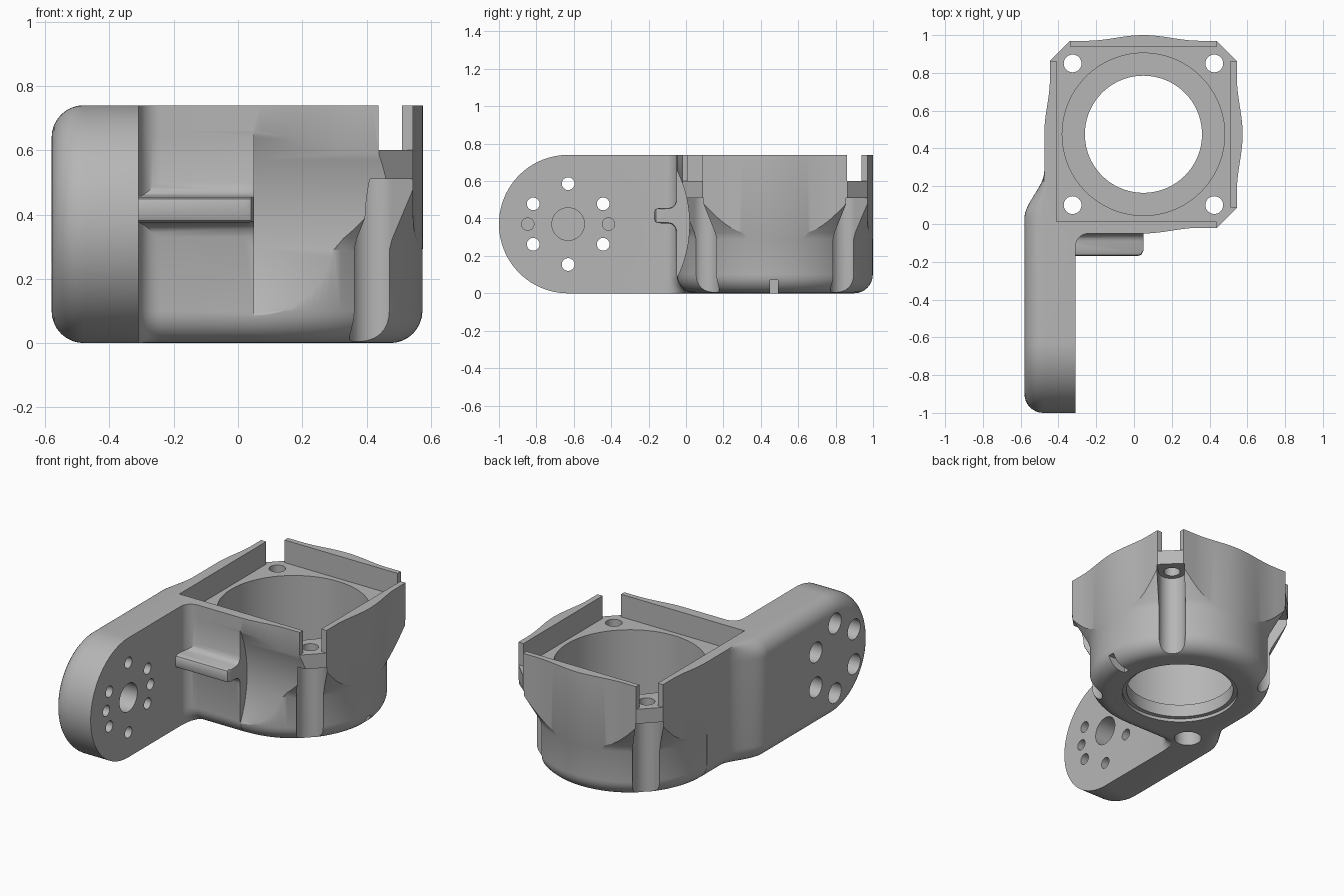
import bpy, bmesh
from math import sin, cos, pi, sqrt
from mathutils import Vector

if "Cube" in bpy.data.objects:
    bpy.data.objects.remove(bpy.data.objects["Cube"])

CX, CY = 0.05, 0.475          # housing axis
PY, PZ = -0.63, 0.37          # arm pivot
H, F = 0.74, 0.1              # height and main fillet radius

grey = bpy.data.materials.new("satin_grey")
grey.use_nodes = True
grey.diffuse_color = (0.47, 0.47, 0.47, 1)
grey.node_tree.nodes["Principled BSDF"].inputs["Base Color"].default_value = (0.47, 0.47, 0.47, 1)


def loft(name, rings):
    """Closed solid through rings of equal point count."""
    bm = bmesh.new()
    rows = [[bm.verts.new(p) for p in ring] for ring in rings]
    n = len(rows[0])
    for a, b in zip(rows, rows[1:]):
        for i in range(n):
            j = (i + 1) % n
            bm.faces.new((a[i], a[j], b[j], b[i]))
    bm.faces.new(rows[0][::-1])
    bm.faces.new(rows[-1])
    bmesh.ops.recalc_face_normals(bm, faces=bm.faces)
    mesh = bpy.data.meshes.new(name)
    bm.to_mesh(mesh)
    bm.free()
    mesh.materials.append(grey)
    ob = bpy.data.objects.new(name, mesh)
    bpy.context.collection.objects.link(ob)
    return ob


def prism(name, plan, z0, z1):
    return loft(name, [[(x, y, z) for x, y in plan] for z in (z0, z1)])


def box(name, x0, x1, y0, y1, z0, z1):
    return prism(name, [(x0, y0), (x1, y0), (x1, y1), (x0, y1)], z0, z1)


def lathe_z(name, profile, x, y, n=96):
    return loft(name, [[(x + r * cos(2 * pi * i / n), y + r * sin(2 * pi * i / n), z)
                        for i in range(n)] for r, z in profile])


def lathe_x(name, profile, y, z, n=96):
    return loft(name, [[(x, y + r * cos(2 * pi * i / n), z + r * sin(2 * pi * i / n))
                        for i in range(n)] for r, x in profile])


def combine(target, other, op):
    mod = target.modifiers.new("bool", 'BOOLEAN')
    mod.object, mod.operation, mod.solver = other, op, 'EXACT'
    bpy.context.view_layer.objects.active = target
    bpy.ops.object.modifier_apply(modifier=mod.name)
    bpy.data.objects.remove(other)


def inset(u):
    """Fillet inset at distance u from an edge."""
    return F - sqrt(F * F - (F - u) ** 2) if u < F else 0.0


# Housing: square with bulged sides and clipped corners
plan = []
for k in range(4):
    c, s = cos(k * pi / 2), sin(k * pi / 2)
    for i in range(41):
        t = -0.388 + 0.776 * i / 40
        h = 0.495 + (0.015 * (1 + cos(pi * t / 0.3)) if abs(t) < 0.3 else 0)
        plan.append((CX + h * c - t * s, CY + h * s + t * c))
housing = prism("bracket_housing", plan, 0, H)

# Round lower body that flares out into the square top
arc = [k * pi / 16 for k in range(9)]
R = 0.524
profile = [(R - F + F * sin(a), F - F * cos(a)) for a in arc]
profile += [(R, 0.29), (R + 0.012, 0.325), (0.62, 0.47), (0.8, 0.78)]
combine(housing, lathe_z("round_body", profile, CX, CY, 128), 'INTERSECT')


# Bridge between housing and arm, lofted upwards with rounded edges
def bridge_slice(z):
    low, top = inset(z), inset(H - z)
    pts = []
    ys = [PY, -0.2] + [0.03 + 0.25 * i / 16 for i in range(17)] + [CY]
    for y in ys:
        s = min(max((y - 0.03) / 0.25, 0), 1)
        s = s * s * (3 - 2 * s)
        pts.append((-0.58 + 0.105 * s + low + top * (1 - s), y, z))
    pts += [(CX, CY, z), (CX, -0.05 + low, z)]
    for i in range(9):
        a = pi / 2 + pi / 2 * i / 8
        pts.append((-0.24 + 0.07 * cos(a), -0.12 + (0.07 + low) * sin(a), z))
    return pts + [(-0.31, PY, z)]


levels = [F - F * cos(a) for a in arc]
levels += [H - z for z in reversed(levels)]
combine(housing, loft("bridge", [bridge_slice(z) for z in levels]), 'UNION')

# Rounded arm end
profile = [(0.37 - F + F * sin(a), -0.58 + F - F * cos(a)) for a in arc] + [(0.37, -0.31)]
combine(housing, lathe_x("arm_end", profile, PY, PZ, 128), 'UNION')

# Stiffening rib with flared base and rounded nose
half = [(0.0, 0.09), (-0.05, 0.085), (-0.06, 0.06), (-0.072, 0.048), (-0.09, 0.042),
        (-0.15, 0.04), (-0.164, 0.034), (-0.17, 0.02)]
section = half + [(y, -z) for y, z in reversed(half)]
rib = [[(x, max(y, -0.17 + cut), 0.415 + z * k) for y, z in section]
       for x, cut, k in ((-0.4, 0, 1), (0.02, 0, 1), (0.041, 0.009, 0.97), (0.05, 0.03, 0.9))]
combine(housing, loft("rib", rib), 'UNION')

# Cuts: tray, bore, base opening
cuts = [box("tray", -0.41, 0.51, 0.012, 0.938, 0.6, 1),
        lathe_z("bore", [(0.43, 0.1), (0.43, 0.9)], CX, CY, 128),
        lathe_z("opening", [(0.335, -0.1), (0.335, 0.02), (0.31, 0.021), (0.31, 0.3)], CX, CY, 128)]

# Swing clearance around the arm pivot
cuts.append(lathe_x("clearance", [(0.648, 0.05), (0.648, 0.9)], PY, PZ, 160))

# Cable slot in the base
cuts.append(box("cable_slot", 0.45, 0.7, 0.45, 0.492, -0.1, 0.07))

# Corner screw holes, driver grooves and tray notches
for sx, sy in ((1, 1), (1, -1), (-1, 1), (-1, -1)):
    x, y = CX + sx * 0.375, CY + sy * 0.375
    cuts.append(lathe_z("screw_hole", [(0.047, 0.3), (0.047, 0.9)], x, y, 40))
    if (sx, sy) == (-1, -1):
        cuts.append(lathe_z("driver_well", [(0.078, -0.1), (0.078, 0.51)], x, y, 48))
        continue
    out, side = Vector((sx, sy)).normalized(), Vector((-sy, sx)).normalized()
    u_plan = [(0.3, -0.085)]
    u_plan += [(-0.078 * sin(pi * i / 24), -0.078 * cos(pi * i / 24)) for i in range(25)]
    u_plan += [(0.3, 0.085)]
    pts = [Vector((x, y)) + out * a + side * b for a, b in u_plan]
    cuts.append(prism("driver_groove", [tuple(p) for p in pts], -0.1, 0.51))
    xs = sorted((CX + sx * 0.387, CX + sx * 0.8))
    ys = sorted((CY + sy * 0.387, CY + sy * 0.8))
    cuts.append(box("notch", *xs, *ys, 0.6, 1))

# Arm bolt circle: through holes with wide outer wells, shallow inner sockets
for k in range(6):
    a = pi / 2 + k * pi / 3
    y, z = PY + 0.216 * cos(a), PZ + 0.216 * sin(a)
    cuts.append(lathe_x("bolt_hole", [(0.062, -0.8), (0.062, -0.4), (0.034, -0.399), (0.034, -0.2)], y, z, 40))
for dy, r, depth in ((0, 0.087, 0.12), (0.216, 0.033, 0.06), (-0.216, 0.033, 0.06)):
    cuts.append(lathe_x("socket", [(r, -0.31 - depth), (r, -0.2)], PY + dy, PZ, 48))

for cutter in cuts:
    combine(housing, cutter, 'DIFFERENCE')

# Smooth shading with sharp edges kept
bpy.ops.object.select_all(action='DESELECT')
housing.select_set(True)
bpy.context.view_layer.objects.active = housing
bpy.ops.object.shade_smooth_by_angle(angle=pi / 6)
